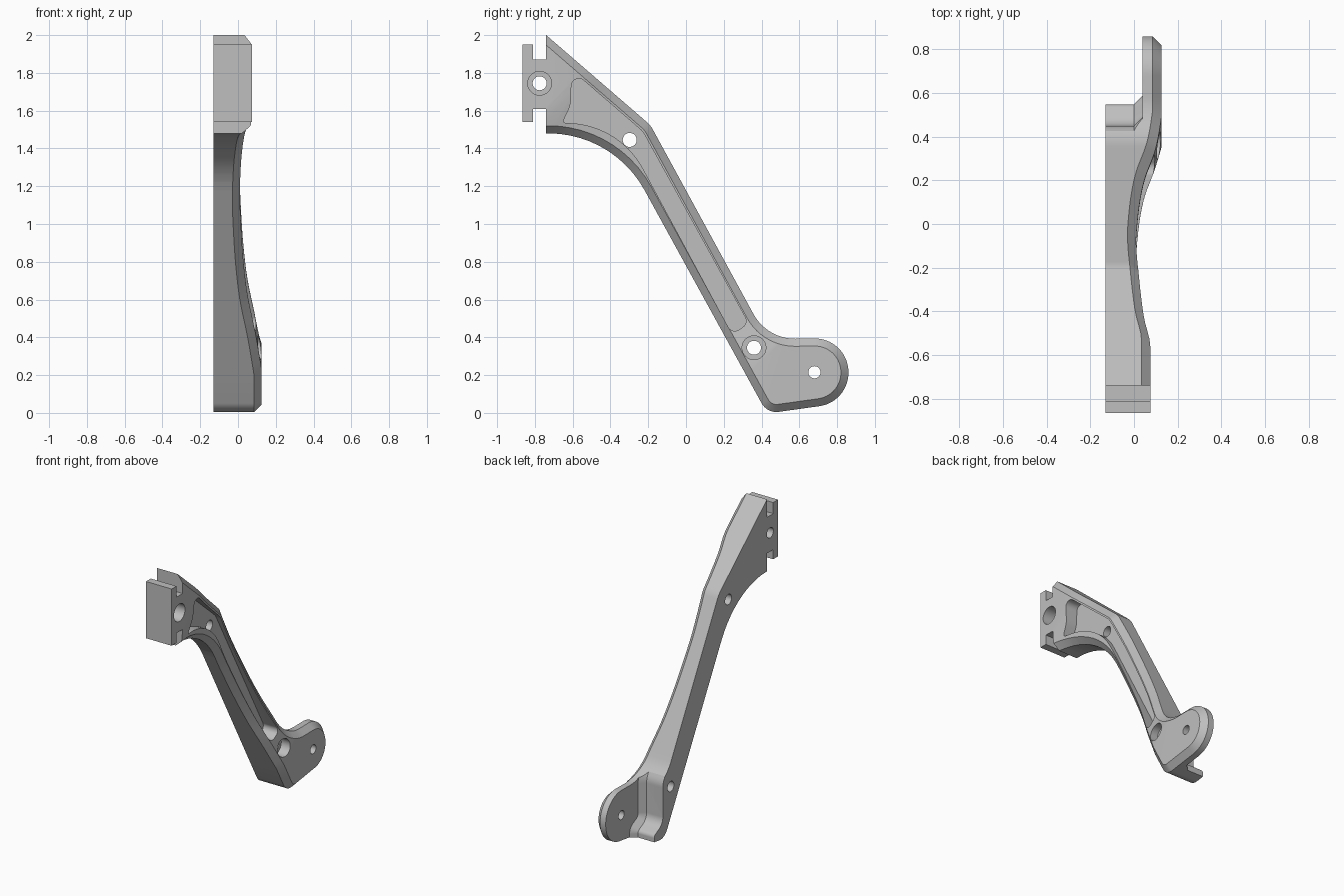
import bpy, bmesh, math
from mathutils import Vector, Matrix

old = bpy.data.objects.get("Cube")
if old:
    bpy.data.objects.remove(old)

BACK, CHAMFER = -0.13, 0.04


def rounded(corners):
    """Polygon in (y, z) from corners (y, z, fillet radius)."""
    pts, n = [], len(corners)
    for i, (y, z, r) in enumerate(corners):
        p = Vector((y, z))
        if r == 0:
            pts.append(p)
            continue
        a = (Vector(corners[i - 1][:2]) - p).normalized()
        b = (Vector(corners[(i + 1) % n][:2]) - p).normalized()
        half = a.angle(b) / 2
        centre = p + (a + b).normalized() * r / math.sin(half)
        start = p + a * r / math.tan(half) - centre
        turn = math.pi - 2 * half
        sign = 1 if a.x * b.y - a.y * b.x < 0 else -1
        steps = max(3, math.ceil(turn / math.radians(6)))
        for k in range(steps + 1):
            pts.append(centre + Matrix.Rotation(sign * turn * k / steps, 2) @ start)
    return pts


def inset(pts, amount):
    """Move each edge inward by amount(p, q); the polygon runs anticlockwise."""
    out, n = [], len(pts)
    for i, p in enumerate(pts):
        o, q = pts[i - 1], pts[(i + 1) % n]
        e, f = (p - o).normalized(), (q - p).normalized()
        n1, n2 = Vector((-e.y, e.x)), Vector((-f.y, f.x))
        d1, d2 = amount(o, p), amount(p, q)
        det = n1.x * n2.y - n1.y * n2.x
        if abs(det) < 1e-4:
            out.append(p + n1 * d1)
        else:
            out.append(p + Vector((d1 * n2.y - d2 * n1.y, n1.x * d2 - n2.x * d1)) / det)
    return out


def loft(levels):
    """Closed bmesh through matching outlines given as (outline, x)."""
    bm = bmesh.new()
    rings = [[bm.verts.new((x, p.x, p.y)) for p in pts] for pts, x in levels]
    n = len(rings[0])
    for lo, hi in zip(rings, rings[1:]):
        for i in range(n):
            j = (i + 1) % n
            bm.faces.new((lo[i], lo[j], hi[j], hi[i]))
    bm.faces.new(rings[0][::-1])
    bm.faces.new(rings[-1])
    bmesh.ops.recalc_face_normals(bm, faces=bm.faces)
    return bm


def make(name, bm):
    me = bpy.data.meshes.new(name)
    bm.to_mesh(me)
    bm.free()
    ob = bpy.data.objects.new(name, me)
    bpy.context.collection.objects.link(ob)
    return ob


# Height of the outer face along the diagonal y - z
PROFILE = [(-3, .075), (-2.36, .075), (-2.1, .045), (-1.7, .02), (-1.35, .01),
           (-1.15, .013), (-.8, .027), (-.5, .05), (-.2, .09), (.12, .125), (2, .125)]


def height(t):
    for k in range(len(PROFILE) - 1):
        (t0, h0), (t1, h1) = PROFILE[k], PROFILE[k + 1]
        if t <= t1:
            def slope(i):
                if i in (0, 1, len(PROFILE) - 2, len(PROFILE) - 1):
                    return 0
                a, b = PROFILE[i - 1], PROFILE[i + 1]
                return (b[1] - a[1]) / (b[0] - a[0])
            s, w = (t - t0) / (t1 - t0), t1 - t0
            end = .1 if k + 1 == len(PROFILE) - 2 else slope(k + 1)
            return (h0 * (1 + 2 * s) * (1 - s) ** 2 + h1 * s * s * (3 - 2 * s)
                    + w * (slope(k) * s * (1 - s) ** 2 + end * s * s * (s - 1)))
    return PROFILE[-1][1]


# Arm outline: lower edge, end lobe, upper edge, notched mounting plate
outline = rounded([
    (-.74, 1.48, 0), (-.385, 1.48, .58), (.43, -.003, .09), (.86, .057, .178),
    (.86, .397, .178), (.43, .39, .25), (-.188, 1.523, .15), (-.74, 2, 0),
    (-.74, 1.87, 0), (-.81, 1.87, 0), (-.81, 1.95, 0), (-.865, 1.95, 0),
    (-.865, 1.54, 0), (-.81, 1.54, 0), (-.81, 1.61, 0), (-.74, 1.61, 0)])
inner = inset(outline, lambda p, q: 0 if max(p.x, q.x) < -.735 else CHAMFER)
bm = loft([(outline, BACK), (outline, -CHAMFER), (inner, 0)])
cuts = 36
for k in range(cuts + 1):
    t = -2.36 + (.12 + 2.36) * k / cuts
    bmesh.ops.bisect_plane(bm, geom=bm.verts[:] + bm.edges[:] + bm.faces[:],
                           plane_co=(0, t, 0), plane_no=(0, 1, -1), dist=1e-5)
bmesh.ops.triangulate(bm, faces=bm.faces[:])
for v in bm.verts:
    if v.co.x > -CHAMFER - .01:
        v.co.x += height(v.co.y - v.co.z)
arm = make("bracket_arm", bm)

cutters = []

# Clearance behind the lobe, leaving a curved wall and a small foot
clear = rounded([(1, .6, 0), (.34, .6, 0), (.45, .4, .12), (.45, .11, .08),
                 (.548, .06, .03), (.548, -.1, 0), (1, -.1, 0)])
tight = inset(clear, lambda p, q: CHAMFER if max(p.x, q.x) < .9 else 0)
cutters.append(make("lobe_clearance", loft([(clear, -.4), (clear, 0), (tight, .04)])))

# Long recess in the outer face
pocket = rounded([
    (-.655, 1.535, .012), (-.355, 1.53, .46), (.245, .415, .04), (.33, .475, .04),
    (-.229, 1.49, .1), (-.605, 1.815, .04), (-.61, 1.63, .15)])
cutters.append(make("recess", loft([(pocket, -.02), (pocket, .4)])))


# Screw holes and counterbores
def bore(y, z, r, x0=-.4):
    ring = [Vector((y + r * math.cos(a), z + r * math.sin(a)))
            for a in (math.tau * i / 40 for i in range(40))]
    cutters.append(make("bore", loft([(ring, x0), (ring, .4)])))


for y, z, r in ((-.775, 1.745, .037), (-.298, 1.445, .037), (.36, .345, .037), (.68, .215, .032)):
    bore(y, z, r)
bore(-.775, 1.745, .063, -.02)
bore(.36, .345, .063, .05)

bpy.ops.object.select_all(action='DESELECT')
bpy.context.view_layer.objects.active = arm
arm.select_set(True)
for c in cutters:
    c.hide_render = True
    m = arm.modifiers.new(c.name, 'BOOLEAN')
    m.operation, m.solver, m.object = 'DIFFERENCE', 'EXACT', c
    bpy.ops.object.modifier_apply(modifier=m.name)
    bpy.data.objects.remove(c)

# Plain grey finish
grey = bpy.data.materials.new("light_grey")
grey.use_nodes = True
colour = (.52, .52, .52, 1)
grey.diffuse_color = colour
grey.node_tree.nodes["Principled BSDF"].inputs["Base Color"].default_value = colour
arm.data.materials.clear()
arm.data.materials.append(grey)
bpy.ops.object.shade_smooth_by_angle(angle=math.radians(25))
